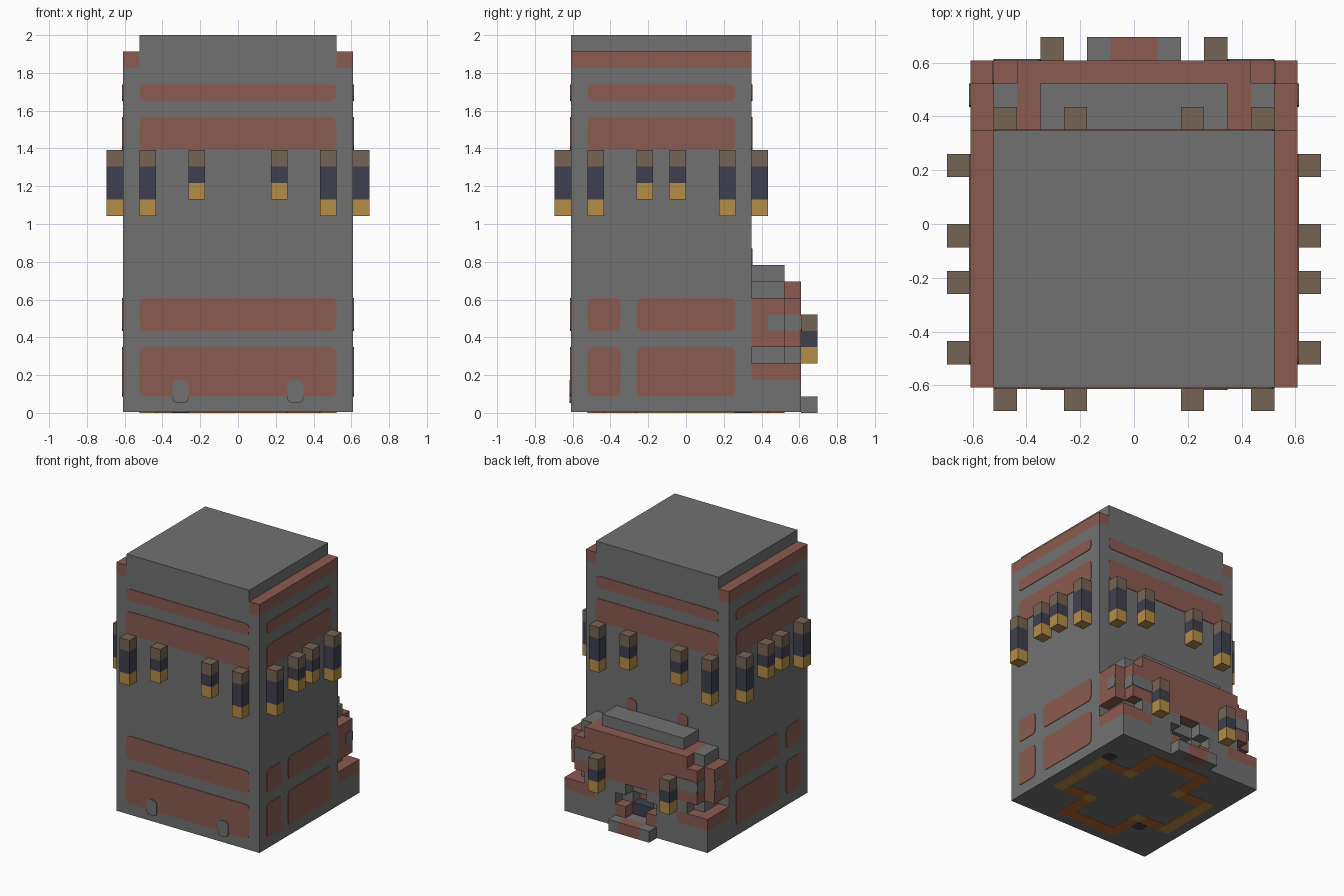
import bpy, bmesh, math
from mathutils import Vector

old = bpy.data.objects.get("Cube")
if old:
    bpy.data.objects.remove(old, do_unlink=True)

U = 2 / 23          # one block
THIN = 0.05         # plate thickness in blocks


def material(name, r, g, b):
    m = bpy.data.materials.new(name)
    m.use_nodes = True
    col = [(c / 255) ** 2.2 for c in (r, g, b)] + [1]
    m.diffuse_color = col
    m.node_tree.nodes["Principled BSDF"].inputs["Base Color"].default_value = col
    return m


GREY = material("stone grey", 113, 113, 113)
RED = material("faded red", 138, 92, 82)
BROWN = material("brown", 117, 100, 85)
BLUE = material("dark blue grey", 66, 66, 80)
GOLD = material("gold", 180, 140, 72)
RUST = material("rust orange", 180, 104, 52)


def finish(name, bm, mats):
    bmesh.ops.recalc_face_normals(bm, faces=bm.faces)
    me = bpy.data.meshes.new(name)
    bm.to_mesh(me)
    bm.free()
    for m in mats:
        me.materials.append(m)
    ob = bpy.data.objects.new(name, me)
    bpy.context.collection.objects.link(ob)
    return ob


def add_box(bm, x, y, z, index=0):
    made = bmesh.ops.create_cube(bm, size=1)["verts"]
    for v in made:
        v.co = Vector([U * (r[0] + (c + 0.5) * (r[1] - r[0])) for r, c in zip((x, y, z), v.co)])
    for f in {f for v in made for f in v.link_faces}:
        f.material_index = index


def box(name, mat, x, y, z):
    bm = bmesh.new()
    add_box(bm, x, y, z)
    return finish(name, bm, [mat])


def pair(name, mat, x, y, z):
    box(name + "_left", mat, x, y, z)
    box(name + "_right", mat, (-x[1], -x[0]), y, z)


# Thin painted panel with rounded corners, on a wall facing the given way
def plate(name, mat, facing, u, v, wall, thick=THIN, radius=0.3):
    def place(a, b, d):
        return {"front": (a, -wall - d, b), "back": (a, wall + d, b),
                "left": (wall + d, a, b), "right": (-wall - d, a, b),
                "down": (a, b, wall - d)}[facing]
    bm = bmesh.new()
    rim = []
    corners = ((u[1], v[1], -1, -1), (u[0], v[1], 1, -1), (u[0], v[0], 1, 1), (u[1], v[0], -1, 1))
    for k, (a, b, sa, sb) in enumerate(corners):
        for step in range(3):
            t = math.radians(90 * k + 45 * step)
            rim.append((a + radius * (sa + math.cos(t)), b + radius * (sb + math.sin(t))))
    low = [bm.verts.new(Vector(place(a, b, 0)) * U) for a, b in rim]
    top = [bm.verts.new(Vector(place(a, b, thick)) * U) for a, b in rim]
    bm.faces.new(low)
    bm.faces.new(top)
    for i in range(len(rim)):
        j = (i + 1) % len(rim)
        bm.faces.new((low[i], low[j], top[j], top[i]))
    finish(name, bm, [mat])


# Lantern: gold foot, dark middle, brown cap
def lantern(name, x, y, top, dark):
    bm = bmesh.new()
    levels = (top - 2 - dark, top - 1 - dark, top - 1, top)
    for i in range(3):
        add_box(bm, (x, x + 1), (y, y + 1), levels[i:i + 2], i)
    finish(name, bm, [GOLD, BLUE, BROWN])


# Tower
box("tower", GREY, (-7, 7), (-7, 4), (THIN, 21))
box("tower_crown", GREY, (-6, 6), (-7, 4), (21, 23))
pair("shoulder", RED, (6, 7), (-7, 4), (21, 22))

# Tower panels
UPPER = ((19, 20), (16, 18))
LOWER = ((5, 7), (1, 4))
for i, v in enumerate(UPPER + LOWER):
    plate(f"front_panel_{i}", RED, "front", (-6, 6), v, 7)
    for side in ("left", "right"):
        if v in UPPER:
            plate(f"{side}_panel_{i}", RED, side, (-6, 3), v, 7)
        else:
            plate(f"{side}_small_panel_{i}", RED, side, (-6, -4), v, 7)
            plate(f"{side}_wide_panel_{i}", RED, side, (-3, 3), v, 7)
    if v in UPPER:
        plate(f"back_panel_{i}", RED, "back", (-6, 6), v, 4)
for x in (-4, 3):
    plate("front_panel_notch", GREY, "front", (x, x + 1), (0.6, 2), 7, 2 * THIN)
for x in (-3, 2):
    plate("back_mark", RED, "back", (x, x + 1), (8.8, 10), 4)

# Lanterns around the tower
for x, dark in ((-6, 2), (-3, 1), (2, 1), (5, 2)):
    lantern("front_lantern", x, -8, 16, dark)
    lantern("back_lantern", x, 4, 16, dark)
for y, dark in ((-6, 2), (-3, 1), (-1, 1), (2, 2)):
    lantern("left_lantern", 7, y, 16, dark)
    lantern("right_lantern", -8, y, 16, dark)

# Back base with a recessed opening
box("base_floor", GREY, (-7, 7), (4, 7), (THIN, 1))
pair("base_wall", GREY, (2, 7), (4, 7), (1, 2))
pair("base_ledge_inner", GREY, (2, 4), (4, 7), (2, 3))
pair("base_ledge", RED, (4, 7), (4, 7), (2, 3))
box("recess_back", RED, (-2, 2), (4, 5), (1, 3))
box("recess_core", BLUE, (-1, 1), (5, 6), (1, 2))
pair("recess_block", GREY, (1, 2), (5, 6), (2, 3))
pair("recess_foot", RED, (1, 2), (6, 7), (1, 2))

# Doorstep
pair("step_end", GREY, (1, 2), (7, 8), (0, 1))
box("step_middle", RED, (-1, 1), (7, 8), (0, 1))

# Stepped back tier
box("tier_neck", GREY, (-6, 6), (4, 6), (3, 4))
pair("tier_neck_rear", GREY, (1, 5), (6, 7), (3, 4))
box("tier_wide", RED, (-7, 7), (4, 6), (4, 7))
box("tier_rear", RED, (-6, 6), (6, 7), (4, 7))
box("tier_top", RED, (-5, 5), (4, 7), (7, 8))
pair("tier_top_end", GREY, (5, 6), (4, 6), (7, 8))
box("tier_cap", GREY, (-4, 4), (4, 6), (8, 9))
for side in ("left", "right"):
    plate(f"{side}_tier_patch", GREY, side, (5, 6), (5, 6), 7, radius=0.2)
    plate(f"{side}_tier_rear_patch", GREY, side, (6, 7), (5, 6), 6, radius=0.2)
for x in (-6, 4):
    plate("tier_back_patch", GREY, "back", (x, x + 2), (5, 6), 7, radius=0.2)
for x in (-4, 3):
    lantern("tier_lantern", x, 7, 6, 1)

# Cross-shaped ring painted underneath
for s in (-1, 1):
    def span(a, b):
        return (a, b) if s > 0 else (-b, -a)
    plate("ring_end_x", GOLD, "down", span(5, 6), (-3, 3), THIN, radius=0.1)
    plate("ring_end_y", RUST, "down", (-3, 3), span(5, 6), THIN, radius=0.1)
    for t in (-1, 1):
        def other(a, b):
            return (a, b) if t > 0 else (-b, -a)
        plate("ring_arm_x", RUST, "down", span(3, 5), other(2, 3), THIN, radius=0.1)
        plate("ring_arm_y", RUST, "down", span(2, 3), other(3, 5), THIN, radius=0.1)
        plate("ring_corner", GOLD, "down", span(2, 3), other(2, 3), THIN, radius=0.1)
for x, y in ((5, 3), (-4, -4)):
    plate("underside_mark", BLUE, "down", (x, x + 1), (y, y + 1), THIN)
